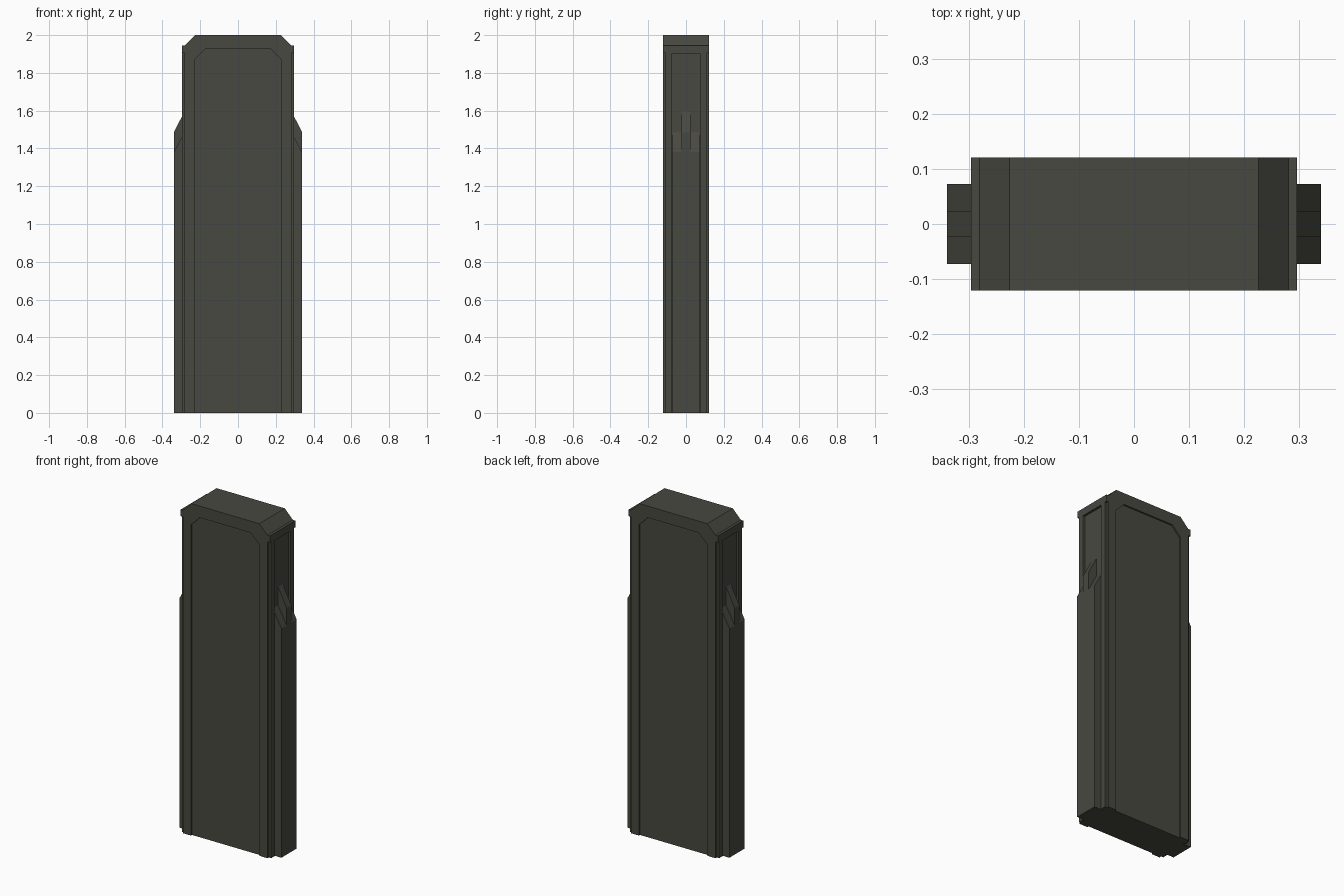
import bpy, bmesh

if "Cube" in bpy.data.objects:
    bpy.data.objects.remove(bpy.data.objects["Cube"])

mat = bpy.data.materials.new("dark olive grey")
mat.diffuse_color = (0.065, 0.065, 0.053, 1)
mat.use_nodes = True
mat.node_tree.nodes["Principled BSDF"].inputs["Base Color"].default_value = mat.diffuse_color


def prism(name, pts, y0, y1):
    """Extrude an x/z profile from y0 to y1."""
    bm = bmesh.new()
    face = bm.faces.new([bm.verts.new((x, y0, z)) for x, z in pts])
    ext = bmesh.ops.extrude_face_region(bm, geom=[face])
    verts = [v for v in ext["geom"] if isinstance(v, bmesh.types.BMVert)]
    bmesh.ops.translate(bm, verts=verts, vec=(0, y1 - y0, 0))
    bmesh.ops.recalc_face_normals(bm, faces=bm.faces)
    me = bpy.data.meshes.new(name)
    bm.to_mesh(me)
    bm.free()
    me.materials.append(mat)
    ob = bpy.data.objects.new(name, me)
    bpy.context.collection.objects.link(ob)
    return ob


def mirrored(half):
    return half + [(-x, z) for x, z in reversed(half)]


def box(name, x0, x1, y0, y1, z0, z1):
    return prism(name, [(x0, z0), (x1, z0), (x1, z1), (x0, z1)], y0, y1)


def cut(target, cutter):
    mod = target.modifiers.new("cut", 'BOOLEAN')
    mod.operation = 'DIFFERENCE'
    mod.solver = 'EXACT'
    mod.object = cutter
    bpy.context.view_layer.objects.active = target
    bpy.ops.object.modifier_apply(modifier=mod.name)
    bpy.data.objects.remove(cutter)


# Main slab with shoulders and chamfered top
body = prism("body", mirrored([(0.297, 0), (0.297, 1.945), (0.281, 1.945), (0.227, 2.0)]),
             -0.121, 0.121)

# Recessed front and back panels, open at the bottom
panel = mirrored([(0.228, -0.1), (0.228, 1.872), (0.17, 1.93)])
cut(body, prism("panel_cutter", panel, -0.3, -0.111))
cut(body, prism("panel_cutter", panel, 0.111, 0.3))

for s in (-1, 1):
    # Stepped corners below the cap
    for t in (-1, 1):
        xs, ys = sorted((s * 0.282, s * 0.4)), sorted((t * 0.108, t * 0.3))
        cut(body, box("corner_cutter", *xs, *ys, -0.1, 1.905))
    # Side channels
    xs = sorted((s * 0.283, s * 0.4))
    cut(body, box("channel_cutter", *xs, -0.077, 0.077, -0.1, 1.9))

# Side ribs with a taller centre ridge
for s, side in ((-1, "left"), (1, "right")):
    rib = [(0.281, 0), (0.34, 0), (0.34, 1.38), (0.281, 1.49)]
    ridge = [(0.281, 1.49), (0.34, 1.38), (0.34, 1.485), (0.281, 1.6)]
    prism(side + "_rib", [(s * x, z) for x, z in rib], -0.0725, 0.0725)
    prism(side + "_ridge", [(s * x, z) for x, z in ridge], -0.0225, 0.0225)
